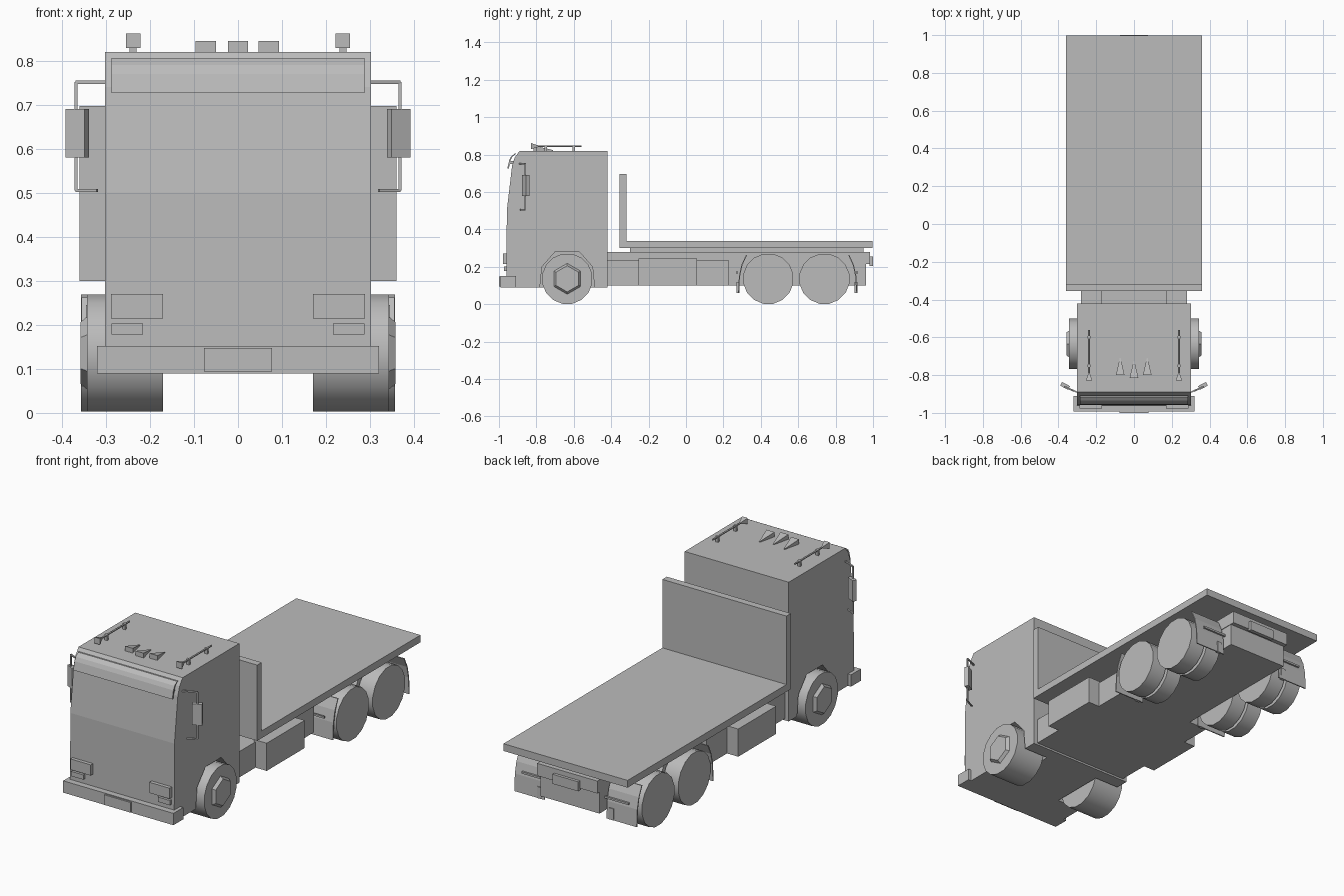
import bpy, bmesh, math
from mathutils import Vector

cube = bpy.data.objects.get("Cube")
if cube:
    bpy.data.objects.remove(cube, do_unlink=True)

grey = bpy.data.materials.new("plain_grey")
grey.use_nodes = True
grey.diffuse_color = (0.5, 0.5, 0.5, 1)
grey.node_tree.nodes["Principled BSDF"].inputs["Base Color"].default_value = (0.5, 0.5, 0.5, 1)


def finish(name, bm, smooth=False):
    bmesh.ops.recalc_face_normals(bm, faces=bm.faces)
    mesh = bpy.data.meshes.new(name)
    bm.to_mesh(mesh)
    bm.free()
    mesh.materials.append(grey)
    ob = bpy.data.objects.new(name, mesh)
    bpy.context.collection.objects.link(ob)
    if smooth:
        bpy.ops.object.select_all(action='DESELECT')
        ob.select_set(True)
        bpy.context.view_layer.objects.active = ob
        bpy.ops.object.shade_smooth_by_angle(angle=math.radians(30))
    return ob


def box(name, x, y, z):
    """Box from (min, max) pairs."""
    bm = bmesh.new()
    bmesh.ops.create_cube(bm, size=1)
    for v in bm.verts:
        for i, (lo, hi) in enumerate((x, y, z)):
            v.co[i] = lo if v.co[i] < 0 else hi
    return finish(name, bm)


def extrude_x(name, profile, x0, x1):
    """Closed (y, z) outline pulled along x."""
    bm = bmesh.new()
    face = bm.faces.new([bm.verts.new((x0, y, z)) for y, z in profile])
    new = bmesh.ops.extrude_face_region(bm, geom=[face])["geom"]
    bmesh.ops.translate(bm, vec=(x1 - x0, 0, 0),
                        verts=[g for g in new if isinstance(g, bmesh.types.BMVert)])
    return finish(name, bm)


def strip(name, path, thick, x0, x1):
    """Thin bent plate following a (y, z) path."""
    back = [(y + thick, z) for y, z in reversed(path)]
    return extrude_x(name, path + back, x0, x1)


def cone(name, start, end, r1, r2, sides, turn=0.0, smooth=False):
    """Prism or cone between two points."""
    a, b = Vector(start), Vector(end)
    bm = bmesh.new()
    bmesh.ops.create_cone(bm, cap_ends=True, segments=sides, radius1=r1, radius2=r2,
                          depth=(b - a).length)
    spin = (b - a).to_track_quat('Z', 'Y').to_matrix()
    for v in bm.verts:
        x, y = v.co.x, v.co.y
        c, s = math.cos(turn), math.sin(turn)
        v.co = spin @ Vector((x * c - y * s, x * s + y * c, v.co.z)) + (a + b) / 2
    return finish(name, bm, smooth)


def rod(name, points, r):
    for i in range(len(points) - 1):
        cone(f"{name}_{i + 1}", points[i], points[i + 1], r, r, 4, math.pi / 4)


def mirror_x(ob):
    m = ob.modifiers.new("mirror", 'MIRROR')
    m.use_axis[0] = True
    return ob


# Cab with wheel arches cut out
cab = extrude_x("cab", [(-0.96, 0.09), (-0.958, 0.5), (-0.93, 0.74), (-0.915, 0.785),
                        (-0.89, 0.82), (-0.42, 0.82), (-0.42, 0.09)], -0.302, 0.302)
arch = [(-0.79, 0), (-0.77, 0.2), (-0.7, 0.28), (-0.57, 0.28), (-0.5, 0.2), (-0.48, 0)]
for side, x0, x1 in (("left", 0.16, 0.4), ("right", -0.4, -0.16)):
    cutter = extrude_x(side + "_arch_cutter", arch, x0, x1)
    cutter.hide_render = True
    cutter.hide_set(True)
    cut = cab.modifiers.new(side + "_arch", 'BOOLEAN')
    cut.operation = 'DIFFERENCE'
    cut.solver = 'EXACT'
    cut.object = cutter

# Bumper, plates and lamps
box("bumper", (-0.32, 0.32), (-0.992, -0.91), (0.09, 0.152))
box("front_plate", (-0.077, 0.077), (-1.0, -0.99), (0.094, 0.147))
mirror_x(box("headlight", (0.17, 0.288), (-0.978, -0.94), (0.214, 0.27)))
mirror_x(box("fog_light", (0.216, 0.287), (-0.973, -0.94), (0.178, 0.203)))

# Sun visor and its end brackets
strip("sun_visor", [(-0.955, 0.727), (-0.945, 0.77), (-0.935, 0.79), (-0.915, 0.806)],
      0.008, -0.287, 0.287)
mirror_x(box("visor_bracket", (0.27, 0.28), (-0.945, -0.91), (0.75, 0.765)))

# Roof lamps: wedges tapering to the rear
for i, (x, y) in enumerate(((-0.073, -0.8), (0, -0.815), (0.07, -0.8))):
    lamp = box(f"roof_lamp_{i + 1}", (x - 0.023, x + 0.023), (y, y + 0.09), (0.818, 0.845))
    for v in lamp.data.vertices:
        if v.co.y > y + 0.05:
            v.co.x = x + (v.co.x - x) * 0.1
            v.co.z = min(v.co.z, 0.824)

# Things repeated on both sides
for side, s in (("left", 1), ("right", -1)):
    # Roof horns
    hx = s * 0.238
    cone(side + "_horn_tube", (hx, -0.56, 0.845), (hx, -0.8, 0.845), 0.005, 0.005, 6)
    cone(side + "_horn_bell", (hx, -0.79, 0.845), (hx, -0.828, 0.845), 0.006, 0.023, 4, math.pi / 4)
    for n, y in (("front", -0.75), ("rear", -0.6)):
        box(f"{side}_{n}_horn_stand", (hx - 0.008, hx + 0.008), (y - 0.006, y + 0.006), (0.818, 0.85))

    # Wing mirrors
    rod(side + "_mirror_arm", [(s * 0.295, -0.893, 0.751), (s * 0.368, -0.86, 0.751),
                               (s * 0.368, -0.86, 0.505), (s * 0.32, -0.885, 0.505)], 0.005)
    glass = box(side + "_mirror", (-0.024, 0.024), (-0.011, 0.011), (0.58, 0.69))
    glass.location = (s * 0.365, -0.857, 0)
    glass.rotation_euler.z = s * math.radians(28)

    # Front wheel and hexagonal hub
    cone(side + "_front_wheel", (s * 0.17, -0.635, 0.136), (s * 0.343, -0.635, 0.136),
         0.136, 0.136, 16, math.pi / 16, True)
    cone(side + "_front_hub", (s * 0.34, -0.635, 0.136), (s * 0.358, -0.635, 0.136),
         0.085, 0.07, 6, 0 if s > 0 else math.pi)

    # Twin rear wheels on two axles
    for n, y in (("middle", 0.44), ("rear", 0.74)):
        for part, x0, x1 in (("inner", 0.17, 0.255), ("outer", 0.27, 0.357)):
            cone(f"{side}_{n}_{part}_wheel", (s * x0, y, 0.136), (s * x1, y, 0.136),
                 0.136, 0.136, 16, math.pi / 16, True)

    # Mudguards ahead of and behind the rear wheels
    for n, mid, d in (("front", 0.278, 1), ("rear", 0.91, -1)):
        x0, x1 = s * 0.18, s * 0.355
        strip(f"{side}_{n}_mudguard",
              [(mid, 0.06), (mid + d * 0.005, 0.15), (mid + d * 0.018, 0.21), (mid + d * 0.042, 0.262)],
              0.006, x0, x1)
        rod(f"{side}_{n}_mudguard_rod", [(s * 0.17, mid - d * 0.005, 0.17), (s * 0.31, mid - d * 0.005, 0.17)], 0.007)
        box(f"{side}_{n}_mudguard_tab", sorted((s * 0.196, s * 0.222)),
            (mid - 0.008, mid + 0.008), (0.06, 0.12))

    # Side lockers
    box(side + "_locker", sorted((s * 0.27, s * 0.345)), (-0.255, 0.06), (0.1, 0.245))

# Axles
for n, y in (("front", -0.635), ("middle", 0.44), ("rear", 0.74)):
    cone(n + "_axle", (-0.3, y, 0.136), (0.3, y, 0.136), 0.025, 0.025, 8)

# Chassis
box("chassis_front", (-0.28, 0.28), (-0.43, 0.23), (0.1, 0.235))
box("chassis_rear", (-0.172, 0.172), (0.2, 0.962), (0.1, 0.22))
box("chassis_rail", (-0.175, 0.175), (-0.43, 0.985), (0.215, 0.28))
box("bed_spacer", (-0.12, 0.12), (-0.3, 0.95), (0.275, 0.302))
box("rear_plate", (-0.075, 0.075), (0.98, 1.0), (0.205, 0.255))

# Flat bed and headboard
box("bed", (-0.36, 0.36), (-0.355, 0.998), (0.3, 0.338))
box("headboard", (-0.36, 0.36), (-0.355, -0.318), (0.3, 0.697))
